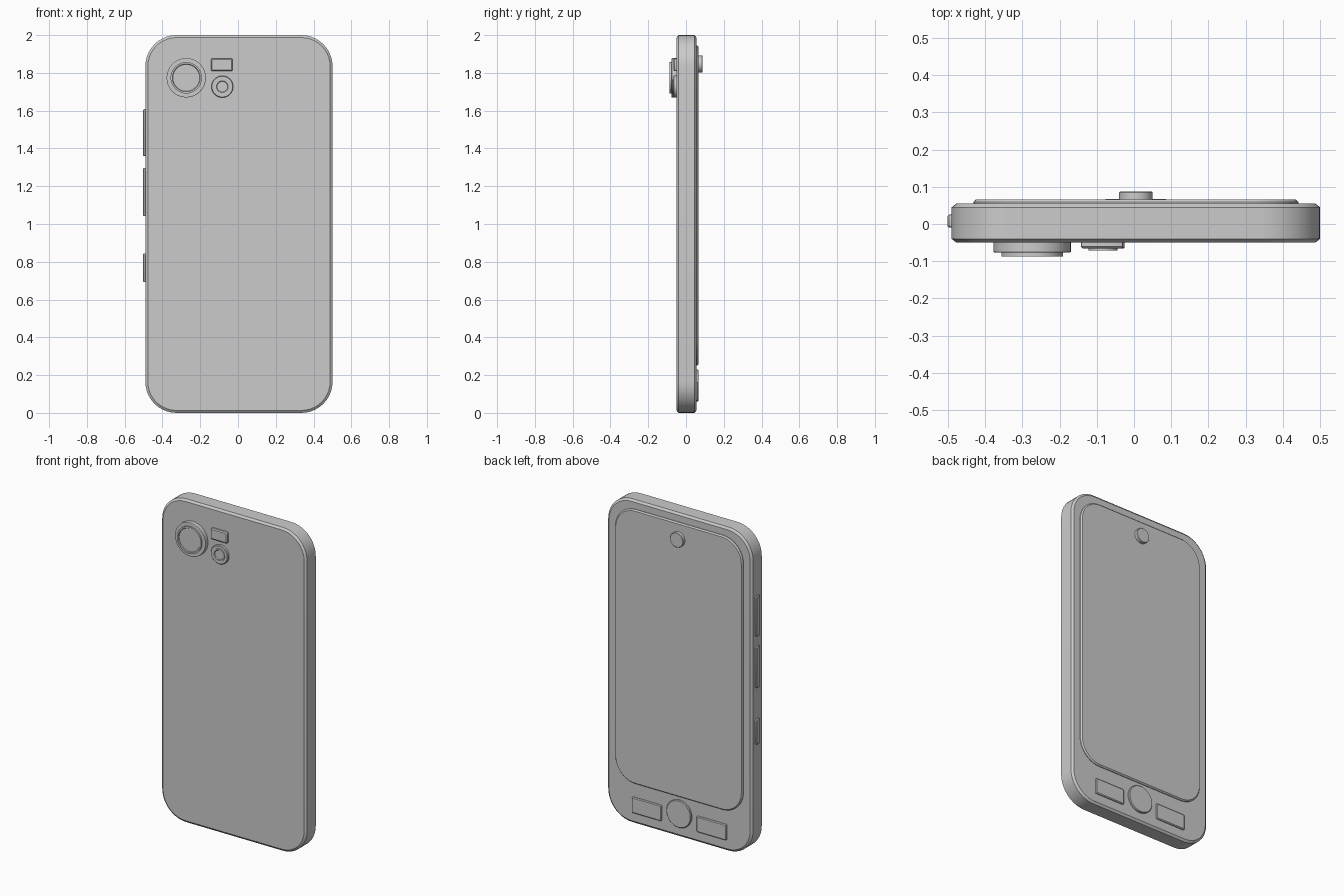
import bpy, bmesh
from math import sin, cos, pi, radians

if "Cube" in bpy.data.objects:
    bpy.data.objects.remove(bpy.data.objects["Cube"])


def outline(cu, cz, hw, hh, r, seg):
    """Rounded rectangle; a circle when hw = hh = r."""
    pts = []
    for i, (sx, sz) in enumerate([(1, 1), (-1, 1), (-1, -1), (1, -1)]):
        for k in range(seg + 1):
            a = pi / 2 * (i + k / seg)
            pts.append((cu + sx * (hw - r) + r * cos(a),
                        cz + sz * (hh - r) + r * sin(a)))
    return pts


def loft(name, cu, cz, hw, hh, r, rings, seg=8, axis='y'):
    """Stack outlines; rings = (inset, depth) pairs, ends are capped."""
    bm = bmesh.new()
    loops = []
    for inset, d in rings:
        pts = outline(cu, cz, hw - inset, hh - inset, max(r - inset, 0.001), seg)
        loops.append([bm.verts.new((u, d, z) if axis == 'y' else (d, u, z))
                      for u, z in pts])
    n = len(loops[0])
    for a, b in zip(loops, loops[1:]):
        for i in range(n):
            j = (i + 1) % n
            bm.faces.new((a[i], a[j], b[j], b[i]))
    bm.faces.new(loops[0])
    bm.faces.new(loops[-1])
    bmesh.ops.remove_doubles(bm, verts=bm.verts, dist=1e-6)
    bmesh.ops.recalc_face_normals(bm, faces=bm.faces)
    me = bpy.data.meshes.new(name)
    bm.to_mesh(me)
    bm.free()
    ob = bpy.data.objects.new(name, me)
    bpy.context.collection.objects.link(ob)
    bpy.ops.object.select_all(action='DESELECT')
    ob.select_set(True)
    bpy.context.view_layer.objects.active = ob
    bpy.ops.object.shade_smooth_by_angle(angle=radians(25))
    return ob


CX = 0.005
FRONT, BACK = -0.05, 0.055

# Main slab with chamfered rims
loft("body", CX, 1.0, 0.4955, 1.0, 0.165,
     [(0.013, FRONT), (0.0, FRONT + 0.01), (0.0, BACK - 0.01), (0.013, BACK)], seg=10)

# Raised screen panel on the +y side
loft("screen", CX, 1.098, 0.437, 0.848, 0.14,
     [(0.0, BACK - 0.01), (0.0, BACK + 0.004), (0.007, 0.0665)], seg=10)

# Selfie camera above the screen
loft("screen_camera", CX, 1.847, 0.045, 0.045, 0.045,
     [(0.0, 0.05), (0.0, 0.085), (0.002, 0.087)])

# Keys below the screen
loft("home_button", CX, 0.145, 0.085, 0.085, 0.085,
     [(0.0, 0.045), (0.0, 0.063), (0.004, 0.067)])
for side, label in ((-1, "left"), (1, "right")):
    loft(label + "_key", CX + side * 0.222, 0.115, 0.102, 0.049, 0.006,
         [(0.0, 0.045), (0.0, 0.06), (0.005, 0.064)], seg=2)

# Main lens: stepped ring with a shallow recessed glass
loft("main_lens", -0.274, 1.774, 0.104, 0.104, 0.104,
     [(0.0, -0.04), (0.0, -0.075), (0.003, -0.077), (0.021, -0.077),
      (0.021, -0.087), (0.03, -0.087), (0.033, -0.082)], seg=10)

# Small lens
loft("small_lens", -0.083, 1.727, 0.058, 0.058, 0.058,
     [(0.0, -0.04), (0.0, -0.063), (0.003, -0.066), (0.019, -0.066),
      (0.019, -0.071), (0.027, -0.071), (0.03, -0.067)])

# Flash
loft("flash", -0.086, 1.843, 0.057, 0.034, 0.008,
     [(0.0, -0.04), (0.0, -0.061), (0.006, -0.066)], seg=2)

# Side buttons on the -x edge
for name, z0, z1 in (("volume_up", 1.36, 1.608), ("volume_down", 1.042, 1.297),
                     ("power_button", 0.692, 0.845)):
    loft(name, 0.0075, (z0 + z1) / 2, 0.0175, (z1 - z0) / 2, 0.008,
         [(0.0, -0.47), (0.0, -0.498), (0.004, -0.502)], seg=3, axis='x')
